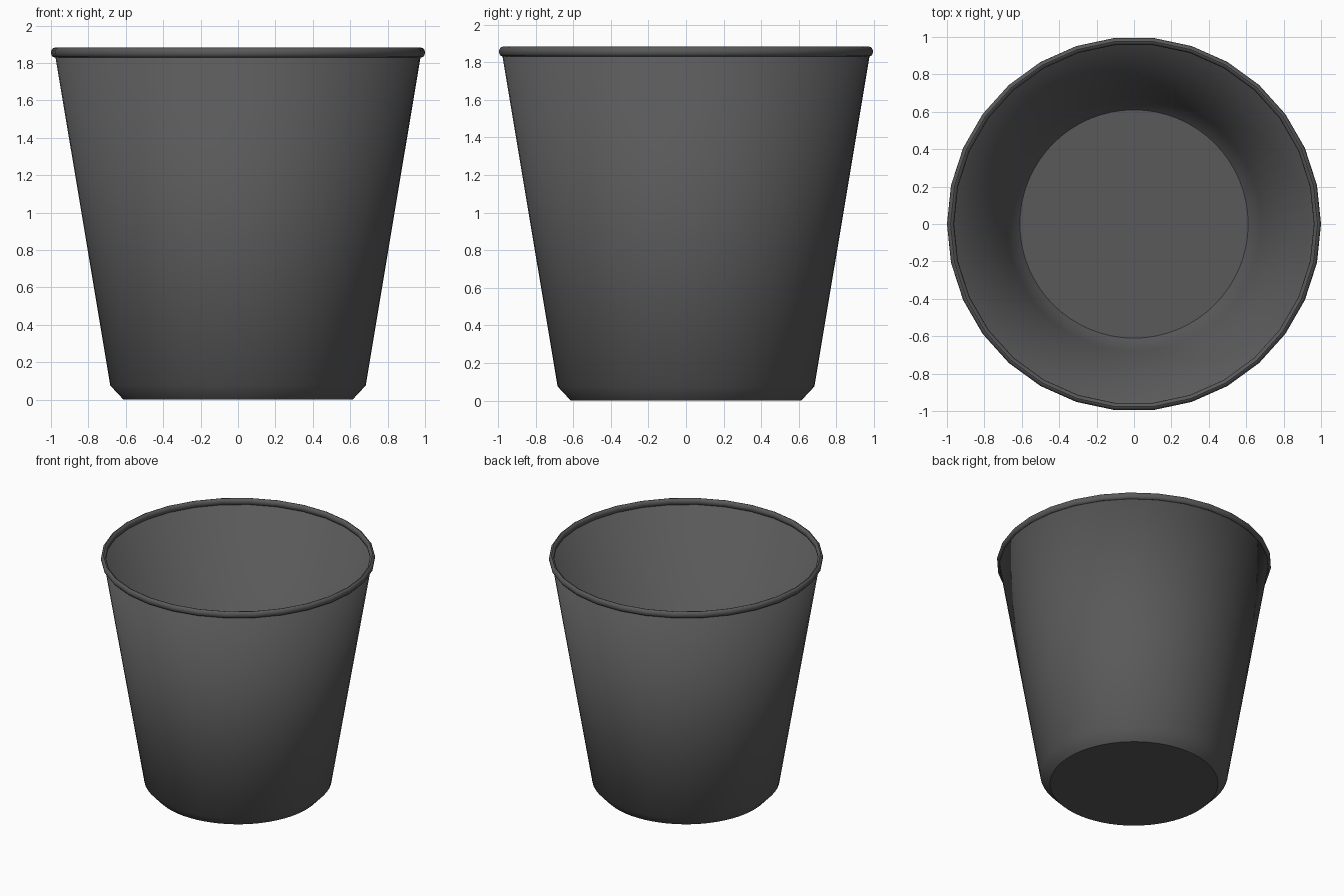
import bpy, bmesh
from math import cos, sin, pi, radians

if "Cube" in bpy.data.objects:
    bpy.data.objects.remove(bpy.data.objects["Cube"])

mat = bpy.data.materials.new("dark_plastic")
mat.diffuse_color = (0.1, 0.1, 0.1, 1)
mat.use_nodes = True
mat.node_tree.nodes["Principled BSDF"].inputs["Base Color"].default_value = mat.diffuse_color


def lathe(name, profile, sides, closed=False, cap=False):
    """Revolve (radius, z) points about z; optionally close the loop or cap the start."""
    bm = bmesh.new()
    rings = [[bm.verts.new((r * cos(2 * pi * i / sides), r * sin(2 * pi * i / sides), z))
              for i in range(sides)] for r, z in profile]
    pairs = list(zip(rings, rings[1:]))
    if closed:
        pairs.append((rings[-1], rings[0]))
    for a, b in pairs:
        for i in range(sides):
            j = (i + 1) % sides
            bm.faces.new((a[i], a[j], b[j], b[i]))
    if cap:
        bm.faces.new(rings[0][::-1])
    me = bpy.data.meshes.new(name)
    bm.to_mesh(me)
    bm.free()
    me.materials.append(mat)
    ob = bpy.data.objects.new(name, me)
    bpy.context.collection.objects.link(ob)
    bpy.ops.object.select_all(action='DESELECT')
    ob.select_set(True)
    bpy.context.view_layer.objects.active = ob
    bpy.ops.object.shade_smooth_by_angle(angle=radians(40))
    return ob


# Tapered thin-walled bucket with chamfered foot
body = lathe("bin_body", [(0.612, 0), (0.683, 0.076), (0.98, 1.856)], 64, cap=True)
wall = body.modifiers.new("wall", 'SOLIDIFY')
wall.thickness = 0.004
wall.offset = -1

# Rolled rim, coarser than the body
rim = [(0.981 + 0.019 * cos(2 * pi * k / 12), 1.856 + 0.026 * sin(2 * pi * k / 12))
       for k in range(12)]
lathe("rolled_rim", rim, 30, closed=True)
